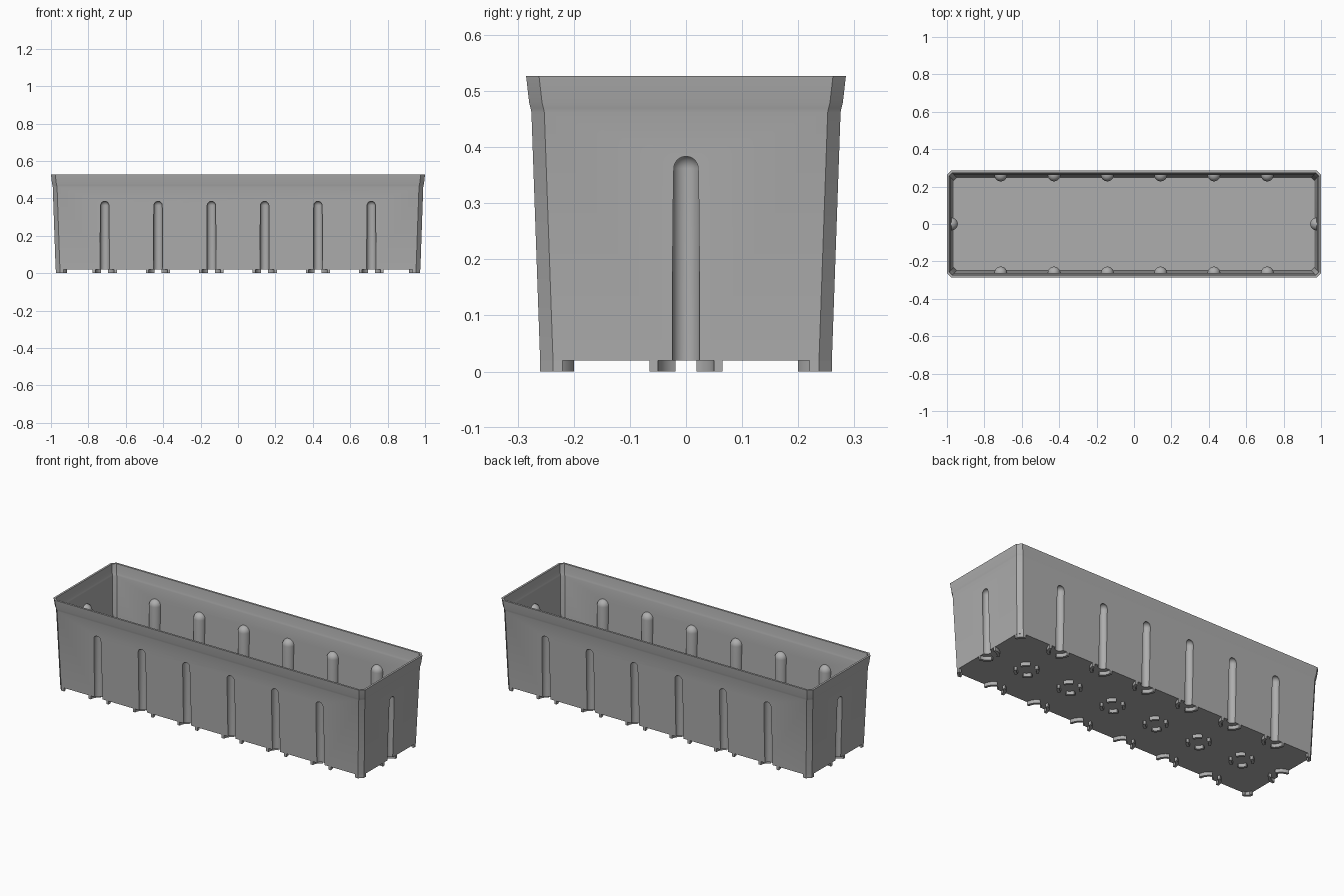
import bpy, bmesh
from math import sin, cos, pi, radians

cube = bpy.data.objects.get("Cube")
if cube:
    bpy.data.objects.remove(cube, do_unlink=True)

HX, HY, TOP = 1.0, 0.285, 0.527      # half sizes at the rim, rim height
FLOOR, WALL = 0.02, 0.011            # underside height, wall thickness
BX, BY = 0.974, 0.26                 # half sizes at the base

grey = bpy.data.materials.new("grey plastic")
grey.use_nodes = True
colour = (0.42, 0.42, 0.42, 1)
grey.diffuse_color = colour
grey.node_tree.nodes["Principled BSDF"].inputs["Base Color"].default_value = colour


def loft(bm, rings):
    """Closed solid through rings of equal point count."""
    rows = [[bm.verts.new(p) for p in ring] for ring in rings]
    n = len(rows[0])
    for low, high in zip(rows, rows[1:]):
        for i in range(n):
            j = (i + 1) % n
            bm.faces.new((low[i], low[j], high[j], high[i]))
    bm.faces.new(rows[0][::-1])
    bm.faces.new(rows[-1])


def finish(bm, name):
    bmesh.ops.recalc_face_normals(bm, faces=bm.faces)
    mesh = bpy.data.meshes.new(name)
    bm.to_mesh(mesh)
    bm.free()
    mesh.materials.append(grey)
    obj = bpy.data.objects.new(name, mesh)
    bpy.context.collection.objects.link(obj)
    return obj


def cut(target, cutter):
    mod = target.modifiers.new("cut", "BOOLEAN")
    mod.operation, mod.solver, mod.object = "DIFFERENCE", "EXACT", cutter
    bpy.context.view_layer.objects.active = target
    bpy.ops.object.modifier_apply(modifier=mod.name)
    bpy.data.objects.remove(cutter, do_unlink=True)


def smooth(obj):
    bpy.ops.object.select_all(action="DESELECT")
    obj.select_set(True)
    bpy.context.view_layer.objects.active = obj
    bpy.ops.object.shade_smooth_by_angle(angle=radians(30))


# Rectangle with chamfered corners
def outline(offset, z, chamfer=0.023):
    x, y, c = HX + offset, HY + offset, chamfer
    return [(x, c - y, z), (x, y - c, z), (x - c, y, z), (c - x, y, z),
            (-x, y - c, z), (-x, c - y, z), (c - x, -y, z), (x - c, -y, z)]


# Tapered wall profile with a flared rim: (offset, height)
profile = [(-0.025, FLOOR), (-0.0095, 0.462), (-0.008, 0.469),
           (-0.0055, 0.479), (0, TOP)]


def tub(name, inset, bottom, top):
    bm = bmesh.new()
    heights = [bottom] + [z for _, z in profile[1:-1]] + [top]
    loft(bm, [outline(o - inset, z, 0.023 - inset * 0.59)
              for (o, _), z in zip(profile, heights)])
    return finish(bm, name)


# Groove positions along the walls
rows = [(i - 2.5) * 0.285 for i in range(6)]
spots = [(x, s * BY, s * pi / 2) for x in rows for s in (1, -1)]
spots += [(BX, 0, 0), (-BX, 0, pi)]


def pillars(name, radius, bottom, dome_z=0.362, sides=32):
    """Upright round-topped columns, one at each groove."""
    bm = bmesh.new()
    for x, y, a in spots:
        cx, cy = x + 0.002 * cos(a), y + 0.002 * sin(a)
        levels = [(radius, bottom)]
        levels += [(radius * cos(t), dome_z + radius * sin(t))
                   for t in (k * pi / 16.2 for k in range(9))]
        loft(bm, [[(cx + r * cos(2 * pi * k / sides),
                    cy + r * sin(2 * pi * k / sides), z)
                   for k in range(sides)] for r, z in levels])
    return finish(bm, name)


# Planter box: hollow leaves ribs standing inside, then grooves open outside
box = tub("planter_box", 0, FLOOR, TOP)
hollow = tub("hollow", WALL, FLOOR + WALL, TOP + 0.004)
cut(hollow, pillars("ribs", 0.034, 0.01))
cut(box, hollow)
cut(box, pillars("grooves", 0.0245, -0.01))
smooth(box)


# Feet: arc pieces under the floor
def prism(bm, points):
    loft(bm, [[(x, y, z) for x, y in points] for z in (0, FLOOR + 0.004)])


def arc(bm, cx, cy, start, end, inner=0.05, outer=0.065, steps=8):
    angles = [start + (end - start) * k / steps for k in range(steps + 1)]
    prism(bm, [(cx + outer * cos(a), cy + outer * sin(a)) for a in angles]
          + [(cx + inner * cos(a), cy + inner * sin(a)) for a in angles[::-1]])


gap = radians(22)
bm = bmesh.new()
for x in rows:
    for q in range(4):
        arc(bm, x, 0, q * pi / 2 + gap, (q + 1) * pi / 2 - gap)
floor_feet = finish(bm, "floor_feet")

bm = bmesh.new()
for x, y, a in spots:
    inward = a + pi
    arc(bm, x, y, inward + gap, inward + pi / 2)
    arc(bm, x, y, inward - pi / 2, inward - gap)
wall_feet = finish(bm, "wall_feet")

# Corner feet follow the chamfered corners
bm = bmesh.new()
for sx in (1, -1):
    for sy in (1, -1):
        corner = [(0, 0.04), (0, 0.023), (0.023, 0), (0.04, 0),
                  (0.04, 0.014), (0.029, 0.014), (0.014, 0.029), (0.014, 0.04)]
        prism(bm, [(sx * (BX - u), sy * (BY - v)) for u, v in corner])
corner_feet = finish(bm, "corner_feet")

for feet in (floor_feet, wall_feet, corner_feet):
    smooth(feet)
